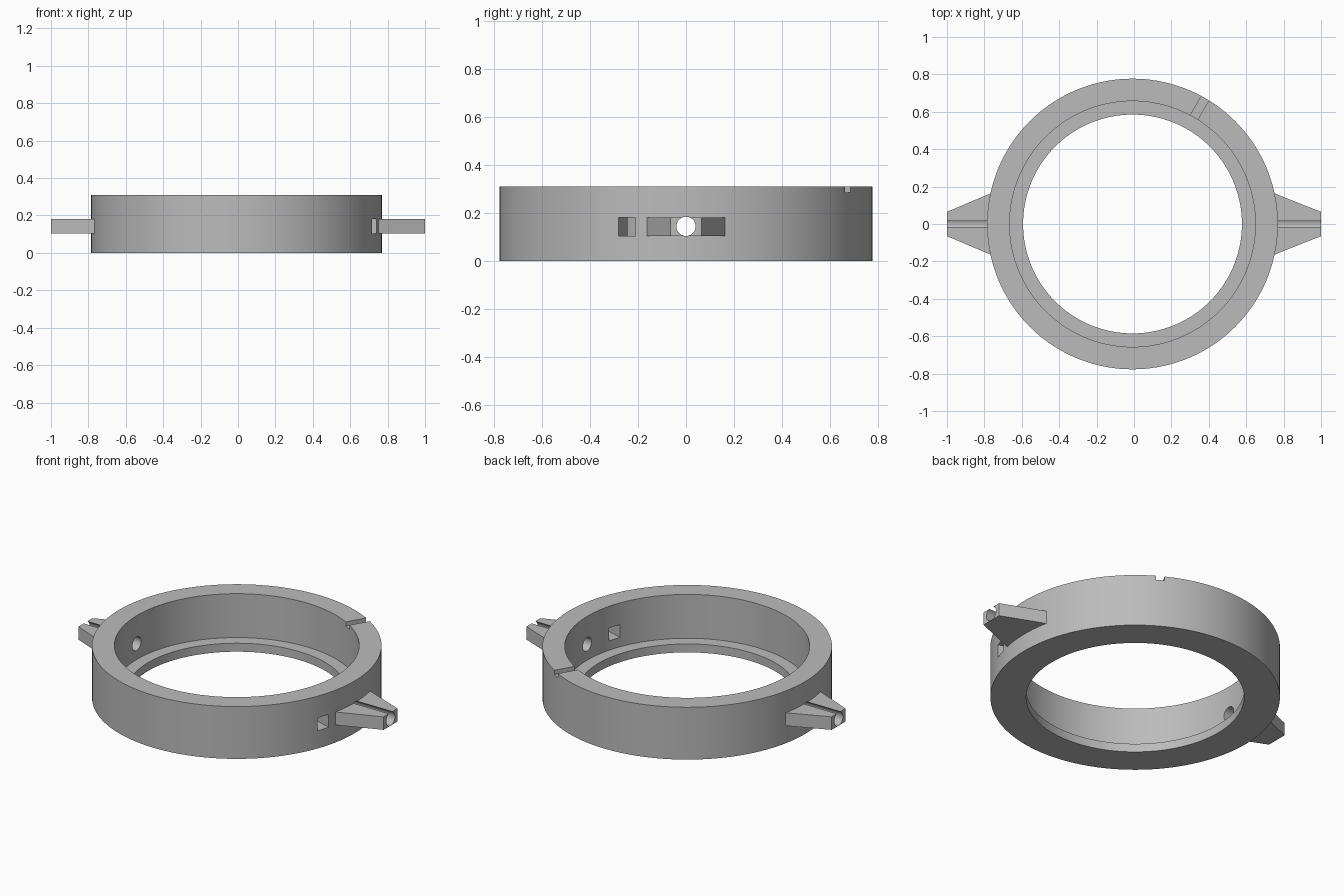
import bpy, bmesh, math
from mathutils import Matrix, Vector

if "Cube" in bpy.data.objects:
    bpy.data.objects.remove(bpy.data.objects["Cube"], do_unlink=True)

CX = -0.008                  # ring centre
OUTER, BORE, LIP = 0.777, 0.657, 0.585
HEIGHT, LIP_H = 0.31, 0.05
ARM_LOW, ARM_TOP = 0.104, 0.181
HOLE_Z, HOLE_R = 0.1445, 0.04

grey = bpy.data.materials.new("plain grey")
grey.use_nodes = True
colour = (0.5, 0.5, 0.5, 1)
grey.diffuse_color = colour
grey.node_tree.nodes["Principled BSDF"].inputs["Base Color"].default_value = colour


def make_object(name, bm):
    bmesh.ops.recalc_face_normals(bm, faces=bm.faces)
    mesh = bpy.data.meshes.new(name)
    bm.to_mesh(mesh)
    bm.free()
    mesh.materials.append(grey)
    obj = bpy.data.objects.new(name, mesh)
    bpy.context.collection.objects.link(obj)
    return obj


def box_cutter(name, size, radius, z, angle):
    """Box pointing radially out of the ring at the given angle."""
    bm = bmesh.new()
    place = (Matrix.Translation((CX, 0, z)) @ Matrix.Rotation(math.radians(angle), 4, "Z")
             @ Matrix.Translation((radius, 0, 0)) @ Matrix.Diagonal((*size, 1)))
    bmesh.ops.create_cube(bm, size=1, matrix=place)
    return make_object(name, bm)


def hole_cutter(name, side):
    bm = bmesh.new()
    place = Matrix.Translation((side * 0.85, 0, HOLE_Z)) @ Matrix.Rotation(math.pi / 2, 4, "Y")
    bmesh.ops.create_cone(bm, cap_ends=True, segments=48, radius1=HOLE_R,
                          radius2=HOLE_R, depth=0.6, matrix=place)
    return make_object(name, bm)


def cut(obj, cutters):
    bpy.ops.object.select_all(action="DESELECT")
    bpy.context.view_layer.objects.active = obj
    obj.select_set(True)
    for cutter in cutters:
        mod = obj.modifiers.new(cutter.name, "BOOLEAN")
        mod.operation, mod.solver, mod.object = "DIFFERENCE", "EXACT", cutter
        bpy.ops.object.modifier_apply(modifier=mod.name)
    bpy.ops.object.shade_smooth_by_angle(angle=math.radians(25))


# Ring with an inner lip at the bottom, turned from its section
profile = [(LIP, 0), (OUTER, 0), (OUTER, HEIGHT), (BORE, HEIGHT), (BORE, LIP_H), (LIP, LIP_H)]
bm = bmesh.new()
verts = [bm.verts.new((CX + r, 0, z)) for r, z in profile]
edges = [bm.edges.new((verts[i - 1], verts[i])) for i in range(len(verts))]
bmesh.ops.spin(bm, geom=verts + edges, cent=(CX, 0, 0), axis=(0, 0, 1),
               angle=math.tau, steps=144, use_merge=True)
bmesh.ops.remove_doubles(bm, verts=bm.verts, dist=1e-5)
ring = make_object("ring", bm)

# Tapered arms on both sides, rooted inside the ring wall
arms = {}
for side, name in ((1, "left_arm"), (-1, "right_arm")):
    tip = Vector((side, 0.065))
    base = Vector((CX + side * 0.76, 0.163))
    root = base + (base - tip) * 0.2
    bm = bmesh.new()
    outline = [tip, root, Vector((root.x, -root.y)), Vector((tip.x, -tip.y))]
    face = bm.faces.new([bm.verts.new((p.x, p.y, ARM_LOW)) for p in outline])
    out = bmesh.ops.extrude_face_region(bm, geom=[face])
    top = [v for v in out["geom"] if isinstance(v, bmesh.types.BMVert)]
    bmesh.ops.translate(bm, verts=top, vec=(0, 0, ARM_TOP - ARM_LOW))
    arms[side] = make_object(name, bm)

# Round bores, square window and rim notch
bores = {side: hole_cutter("bore_cutter", side) for side in (1, -1)}
window = box_cutter("window_cutter", (0.3, 0.075, 0.076), 0.72, 0.143, -18.4)
notch = box_cutter("notch_cutter", (0.3, 0.046, 0.05), 0.72, HEIGHT, 60)

for side, arm in arms.items():
    cut(arm, [bores[side]])
cut(ring, [bores[1], bores[-1], window, notch])

for cutter in (*bores.values(), window, notch):
    bpy.data.objects.remove(cutter, do_unlink=True)
